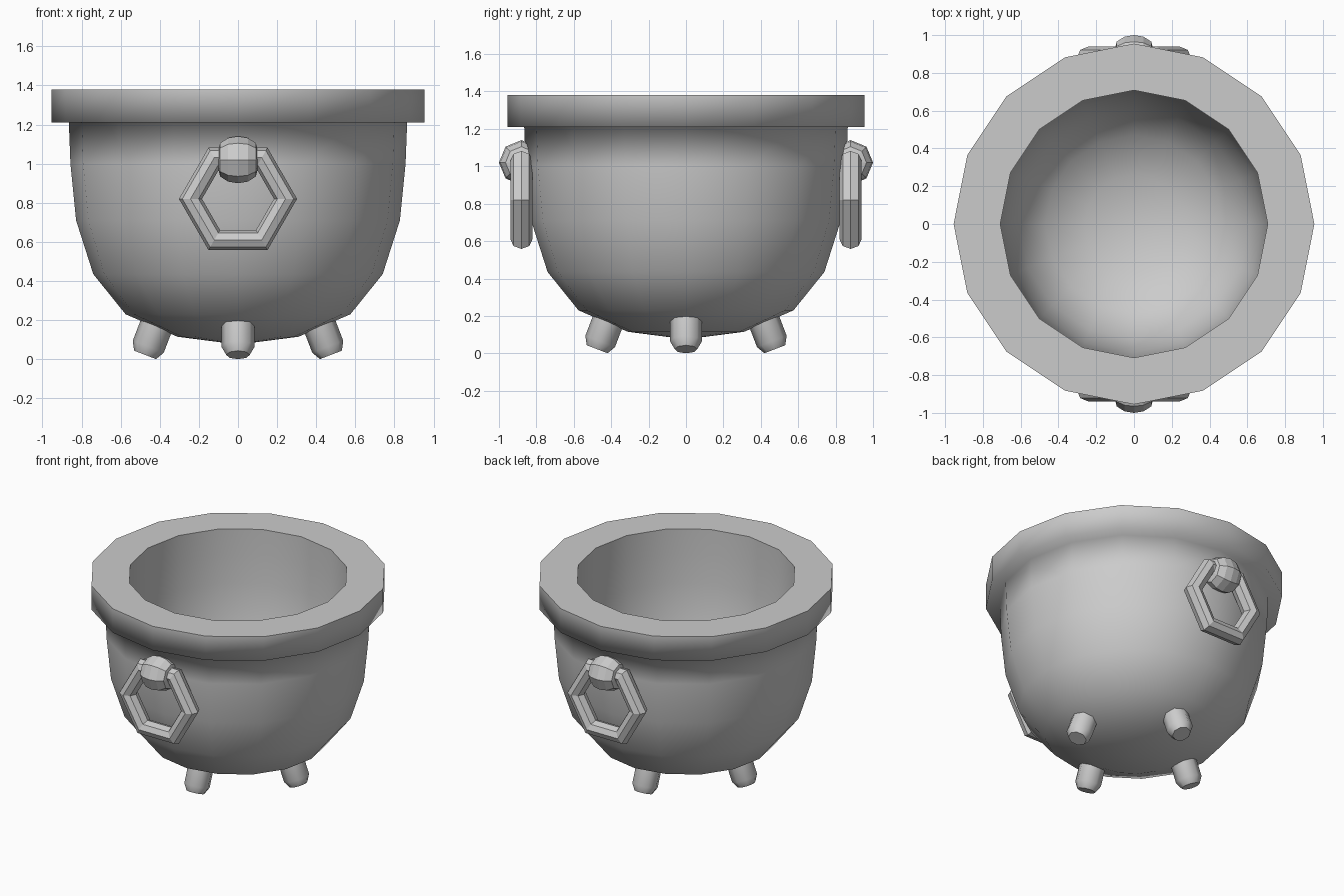
import bpy, bmesh
from math import pi, cos, sin, radians
from mathutils import Matrix

if "Cube" in bpy.data.objects:
    bpy.data.objects.remove(bpy.data.objects["Cube"])


def lathe(name, profile, sides, matrix=None, smooth=False, sharp_angle=None, sharp_z=None):
    """Turn an open (radius, height) profile that starts and ends on the axis."""
    bm = bmesh.new()
    rings = []
    for r, z in profile:
        if r == 0:
            rings.append([bm.verts.new((0, 0, z))] * sides)
        else:
            rings.append([bm.verts.new((r * cos(2 * pi * i / sides),
                                        r * sin(2 * pi * i / sides), z)) for i in range(sides)])
    for a, b in zip(rings, rings[1:]):
        for i in range(sides):
            j = (i + 1) % sides
            corners = list(dict.fromkeys((a[i], a[j], b[j], b[i])))
            bm.faces.new(corners)
    bmesh.ops.recalc_face_normals(bm, faces=bm.faces[:])
    for f in bm.faces:
        f.smooth = smooth
    for e in bm.edges:
        if sharp_angle and e.calc_face_angle(0) > radians(sharp_angle):
            e.smooth = False
        if sharp_z and all(v.co.z > sharp_z for v in e.verts):
            e.smooth = False
    if matrix:
        bm.transform(matrix)
    mesh = bpy.data.meshes.new(name)
    bm.to_mesh(mesh)
    bm.free()
    obj = bpy.data.objects.new(name, mesh)
    bpy.context.collection.objects.link(obj)
    return obj


# Bowl with thick rim and hollow inside
lathe("bowl", [(0, 0.075), (0.31, 0.115), (0.575, 0.23), (0.74, 0.435), (0.828, 0.71),
               (0.857, 1.0), (0.865, 1.21), (0.955, 1.21), (0.955, 1.38),
               (0.708, 1.38), (0.708, 1.2), (0.70, 1.0), (0.68, 0.75), (0.61, 0.51),
               (0.47, 0.35), (0.26, 0.26), (0, 0.225)],
      16, smooth=True, sharp_z=1.37)

# Four splayed feet
for name, turn in (("right", 0), ("back", 90), ("left", 180), ("front", 270)):
    place = (Matrix.Rotation(radians(turn), 4, 'Z')
             @ Matrix.Translation((0.475, 0, 0.022))
             @ Matrix.Rotation(radians(-21), 4, 'Y'))
    lathe(name + "_foot", [(0, 0), (0.06, 0), (0.085, 0.045), (0.085, 0.25), (0, 0.25)],
          8, place, smooth=True, sharp_angle=60)

# Hexagonal ring handles, each hung from a faceted knob
for name, side in (("front", -1), ("back", 1)):
    bpy.ops.mesh.primitive_torus_add(major_segments=6, minor_segments=8,
                                     major_radius=0.243, minor_radius=0.059,
                                     location=(0, side * 0.88, 0.82),
                                     rotation=(pi / 2, 0, 0))
    ring = bpy.context.object
    ring.name = name + "_ring_handle"
    ring.data.polygons.foreach_set("use_smooth", [False] * len(ring.data.polygons))
    place = Matrix.Translation((0, side * 0.88, 1.02)) @ Matrix.Rotation(pi / 2, 4, 'Y')
    lathe(name + "_knob", [(0, -0.1), (0.05, -0.1), (0.085, -0.092), (0.112, -0.05), (0.12, 0),
                           (0.112, 0.05), (0.085, 0.092), (0.05, 0.1), (0, 0.1)], 8, place)
